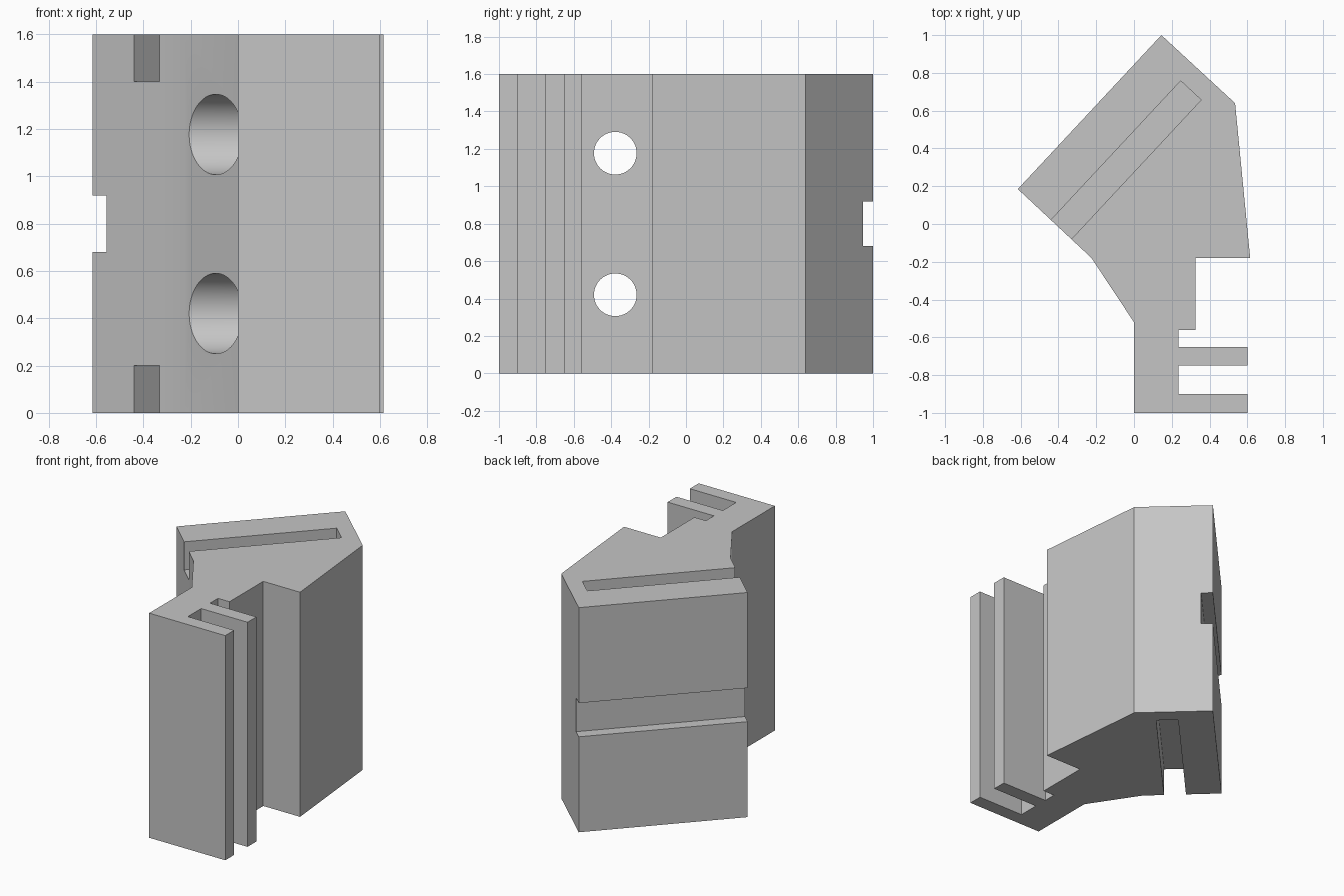
import bpy, bmesh, math
from mathutils import Matrix, Vector

cube = bpy.data.objects.get("Cube")
if cube:
    bpy.data.objects.remove(cube, do_unlink=True)

HEIGHT = 1.6
grey = bpy.data.materials.new("plain grey")
grey.use_nodes = True
grey.diffuse_color = (0.56, 0.56, 0.56, 1)
grey.node_tree.nodes["Principled BSDF"].inputs["Base Color"].default_value = grey.diffuse_color


def make_object(name, bm):
    bmesh.ops.recalc_face_normals(bm, faces=bm.faces)
    mesh = bpy.data.meshes.new(name)
    bm.to_mesh(mesh)
    bm.free()
    mesh.materials.append(grey)
    obj = bpy.data.objects.new(name, mesh)
    bpy.context.collection.objects.link(obj)
    return obj


def cut(body, name, bm):
    """Subtract a temporary solid from the body."""
    cutter = make_object(name, bm)
    cutter.hide_render = True
    mod = body.modifiers.new(name, 'BOOLEAN')
    mod.operation = 'DIFFERENCE'
    mod.solver = 'EXACT'
    mod.object = cutter
    bpy.context.view_layer.objects.active = body
    bpy.ops.object.modifier_apply(modifier=mod.name)
    bpy.data.objects.remove(cutter, do_unlink=True)


def box(low, high, frame):
    low, high = Vector(low), Vector(high)
    bm = bmesh.new()
    size = Matrix.Diagonal((*(high - low), 1))
    bmesh.ops.create_cube(bm, size=1, matrix=frame @ Matrix.Translation((low + high) / 2) @ size)
    return bm


def bore(radius, x0, x1, y, z):
    bm = bmesh.new()
    place = Matrix.Translation(((x0 + x1) / 2, y, z)) @ Matrix.Rotation(math.pi / 2, 4, 'Y')
    bmesh.ops.create_cone(bm, cap_ends=True, segments=64, radius1=radius,
                          radius2=radius, depth=x1 - x0, matrix=place)
    return bm


# Extruded outline: finned foot, stem and tilted head
outline = [(0, -1), (0.6, -1), (0.6, -0.9), (0.235, -0.9), (0.235, -0.75),
           (0.6, -0.75), (0.6, -0.65), (0.235, -0.65), (0.235, -0.56),
           (0.325, -0.56), (0.325, -0.18), (0.615, -0.18), (0.535, 0.64),
           (0.145, 1), (-0.615, 0.185), (-0.225, -0.18), (0, -0.52)]
bm = bmesh.new()
face = bm.faces.new([bm.verts.new((x, y, 0)) for x, y in outline])
extruded = bmesh.ops.extrude_face_region(bm, geom=[face])
bmesh.ops.translate(bm, vec=(0, 0, HEIGHT),
                    verts=[v for v in extruded["geom"] if isinstance(v, bmesh.types.BMVert)])
body = make_object("bracket_body", bm)

# Frame of the tilted head: local x runs along its back face, local -y goes inward
head = Matrix.Translation((-0.615, 0.185, 0)) @ Matrix.Rotation(math.atan2(0.815, 0.76), 4, 'Z')

# Slots in the top and bottom, open at the left end
for name, z0, z1 in (("bottom_slot", -0.1, 0.2), ("top_slot", 1.4, 1.7)):
    cut(body, name, box((-0.2, -0.388, z0), (1.007, -0.24, z1), head))

# Groove across the back face
cut(body, "back_groove", box((-0.2, -0.08, 0.68), (1.3, 0.1, 0.92), head))

# Two counterbored screw holes through the stem
for z in (0.42, 1.177):
    cut(body, "counterbore", bore(0.17, -0.5, 0.1, -0.378, z))
    cut(body, "screw_hole", bore(0.114, -0.5, 0.5, -0.378, z))

# Smooth bores, sharp edges elsewhere
bpy.ops.object.select_all(action='DESELECT')
body.select_set(True)
bpy.context.view_layer.objects.active = body
bpy.ops.object.shade_smooth_by_angle(angle=math.radians(20))
